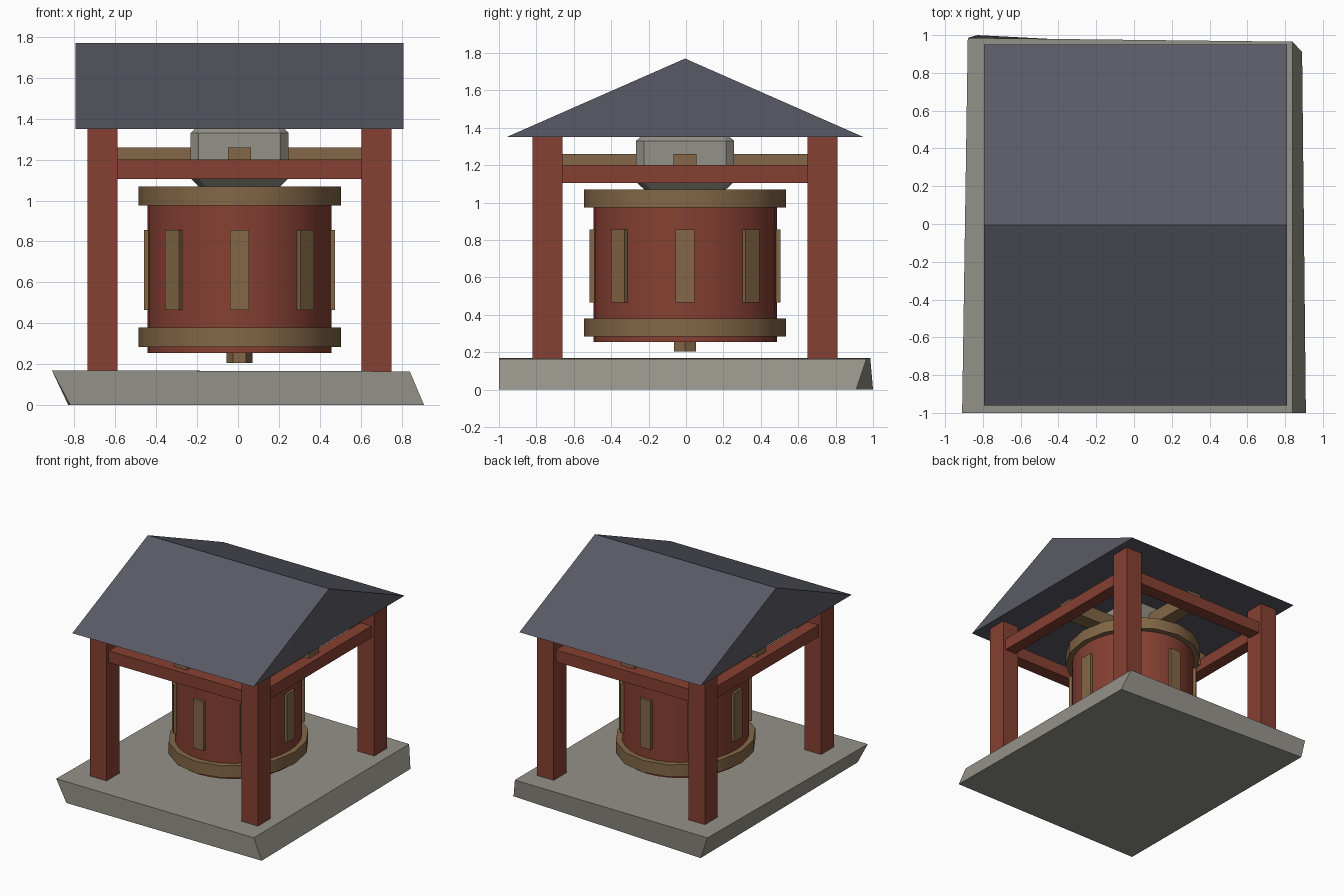
import bpy, bmesh, math
from mathutils import Matrix, Vector

if "Cube" in bpy.data.objects:
    bpy.data.objects.remove(bpy.data.objects["Cube"])

CX, CY, SY = 0.0075, -0.005, 1.092   # centre of the shrine, stretch along y


def srgb(r, g, b):
    lin = lambda c: ((c / 255 + 0.055) / 1.055) ** 2.4 if c > 10 else c / 255 / 12.92
    return (lin(r), lin(g), lin(b), 1)


def material(name, *rgb):
    m = bpy.data.materials.new(name)
    m.diffuse_color = srgb(*rgb)
    m.use_nodes = True
    m.node_tree.nodes["Principled BSDF"].inputs["Base Color"].default_value = m.diffuse_color
    return m


RED = material("red painted wood", 134, 64, 50)
BROWN = material("brown wood", 131, 103, 70)
STONE = material("stone grey", 148, 146, 136)
SLATE = material("slate roof", 90, 90, 102)


def finish(name, bm, mat, smooth=False):
    bmesh.ops.recalc_face_normals(bm, faces=bm.faces)
    me = bpy.data.meshes.new(name)
    bm.to_mesh(me)
    bm.free()
    me.materials.append(mat)
    ob = bpy.data.objects.new(name, me)
    bpy.context.collection.objects.link(ob)
    if smooth:
        bpy.ops.object.select_all(action='DESELECT')
        ob.select_set(True)
        bpy.context.view_layer.objects.active = ob
        bpy.ops.object.shade_smooth_by_angle(angle=math.radians(40))
    return ob


def loft(name, rings, mat, smooth=False):
    """Closed solid through rings with equal point counts."""
    bm = bmesh.new()
    loops = [[bm.verts.new(p) for p in ring] for ring in rings]
    n = len(loops[0])
    for a, b in zip(loops, loops[1:]):
        for i in range(n):
            bm.faces.new((a[i], a[(i + 1) % n], b[(i + 1) % n], b[i]))
    bm.faces.new(loops[0])
    bm.faces.new(loops[-1])
    return finish(name, bm, mat, smooth)


def box(name, x0, x1, y0, y1, z0, z1, mat):
    ring = lambda z: [(x0, y0, z), (x1, y0, z), (x1, y1, z), (x0, y1, z)]
    return loft(name, [ring(z0), ring(z1)], mat)


def circle(r, z, n):
    return [(CX + r * math.cos(math.tau * i / n),
             CY + SY * r * math.sin(math.tau * i / n), z) for i in range(n)]


def cylinder(name, r, z0, z1, n, mat, smooth=True):
    return loft(name, [circle(r, z0, n), circle(r, z1, n)], mat, smooth)


# Uneven stone base slab
loft("base_slab", [
    [(-0.82, -1, 0), (0.91, -1, 0), (0.89, 0.91, 0), (-0.83, 1, 0)],
    [(-0.91, -1, 0.17), (0.84, -1, 0.165), (0.84, 0.965, 0.165), (-0.88, 0.985, 0.17)],
], STONE)

# Gable roof
loft("roof", [[(x, -0.96, 1.35), (x, 0.95, 1.35), (x, CY, 1.77)] for x in (-0.795, 0.81)], SLATE)

# Corner posts, tie beams and hanger bars
PX, PY = 0.67, 0.735
for sx in (-1, 1):
    for sy in (-1, 1):
        x, y = CX + sx * PX, CY + sy * PY
        box("post", x - 0.073, x + 0.073, y - 0.08, y + 0.08, 0.16, 1.35, RED)
for s in (-1, 1):
    x, y = CX + s * PX, CY + s * PY
    box("tie_beam_x", CX - PX, CX + PX, y - 0.053, y + 0.053, 1.105, 1.2, RED)
    box("tie_beam_y", x - 0.049, x + 0.049, CY - PY, CY + PY, 1.105, 1.2, RED)
box("hanger_bar_x", CX - PX, CX + PX, CY - 0.062, CY + 0.062, 1.15, 1.26, BROWN)
box("hanger_bar_y", CX - 0.057, CX + 0.057, CY - PY, CY + PY, 1.15, 1.26, BROWN)


# Stone hub: square with cut corners, tapering at both ends
def cut_square(h, c, z):
    pts = [(h, -h + c), (h, h - c), (h - c, h), (-h + c, h),
           (-h, h - c), (-h, -h + c), (-h + c, -h), (h - c, -h)]
    return [(CX + x, CY + SY * y, z) for x, y in pts]


loft("hub", [cut_square(0.19, 0.03, 1.06), cut_square(0.24, 0.04, 1.11),
             cut_square(0.24, 0.04, 1.33), cut_square(0.22, 0.03, 1.35)], STONE)

# Drum body, rims and bottom peg
cylinder("drum_body", 0.449, 0.255, 1.05, 32, RED)
cylinder("lower_rim", 0.495, 0.285, 0.38, 16, BROWN)
cylinder("upper_rim", 0.495, 0.975, 1.07, 16, BROWN)
cylinder("bottom_peg", 0.063, 0.205, 0.27, 6, BROWN, False)

# Eight slats around the drum
for i in range(8):
    rot = Matrix.Rotation(i * math.pi / 4, 3, 'Z')

    def slat_ring(z):
        pts = [rot @ Vector((x, y, z)) for x, y in
               ((0.42, -0.047), (0.467, -0.047), (0.467, 0.047), (0.42, 0.047))]
        return [(CX + p.x, CY + SY * p.y, z) for p in pts]
    loft("slat", [slat_ring(0.465), slat_ring(0.855)], BROWN)
